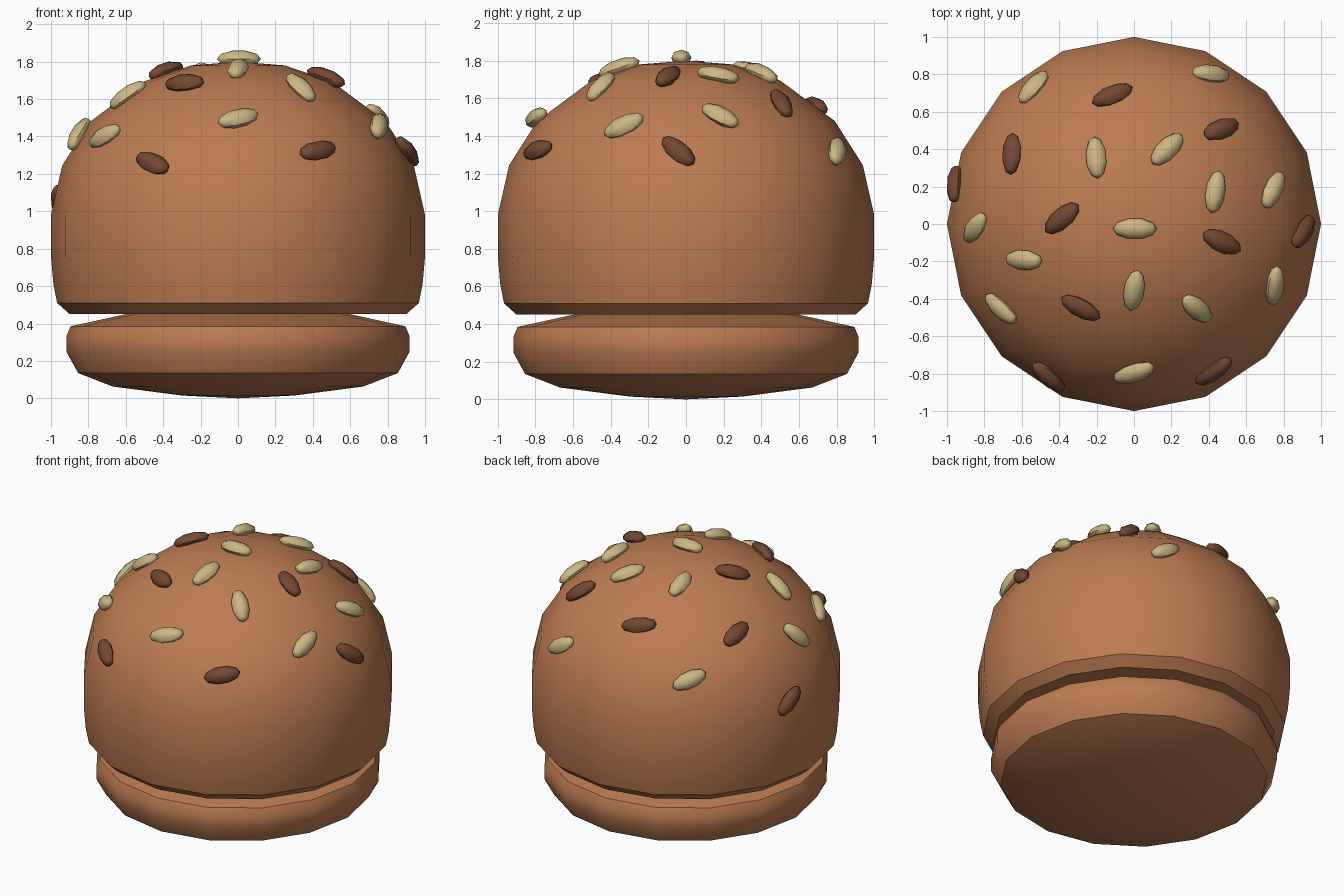
import bpy, bmesh
from math import sin, cos, tau, radians
from mathutils import Vector, Matrix
from mathutils.bvhtree import BVHTree

if "Cube" in bpy.data.objects:
    bpy.data.objects.remove(bpy.data.objects["Cube"])


def material(name, rgb):
    m = bpy.data.materials.new(name)
    m.diffuse_color = (*rgb, 1)
    m.use_nodes = True
    m.node_tree.nodes["Principled BSDF"].inputs["Base Color"].default_value = m.diffuse_color
    return m


BREAD = material("bread", (0.51, 0.20, 0.085))
CREAM = material("cream_seed", (0.60, 0.47, 0.23))
BROWN = material("brown_seed", (0.17, 0.065, 0.032))


def add_object(name, bm, mat, angle):
    bmesh.ops.recalc_face_normals(bm, faces=bm.faces)
    me = bpy.data.meshes.new(name)
    bm.to_mesh(me)
    bm.free()
    me.materials.append(mat)
    ob = bpy.data.objects.new(name, me)
    bpy.context.collection.objects.link(ob)
    bpy.ops.object.select_all(action='DESELECT')
    ob.select_set(True)
    bpy.context.view_layer.objects.active = ob
    bpy.ops.object.shade_smooth_by_angle(angle=radians(angle))
    return ob


def lathe(name, profile, mat, sides=16):
    """Spin (radius, height) points; first and last lie on the axis."""
    bm = bmesh.new()
    low = bm.verts.new((0, 0, profile[0][1]))
    high = bm.verts.new((0, 0, profile[-1][1]))
    rings = [[bm.verts.new((r * cos(tau * i / sides), r * sin(tau * i / sides), z))
              for i in range(sides)] for r, z in profile[1:-1]]
    for i in range(sides):
        j = (i + 1) % sides
        bm.faces.new((low, rings[0][j], rings[0][i]))
        bm.faces.new((high, rings[-1][i], rings[-1][j]))
        for a, b in zip(rings, rings[1:]):
            bm.faces.new((a[i], a[j], b[j], b[i]))
    return add_object(name, bm, mat, 36)


# Two bun halves
lathe("bottom_bun", [(0, 0), (0.30, 0.015), (0.67, 0.063), (0.855, 0.135), (0.918, 0.25),
                     (0.918, 0.33), (0.895, 0.385), (0.60, 0.45), (0, 0.46)], BREAD)
top_bun = lathe("top_bun", [(0, 0.45), (0.60, 0.45), (0.90, 0.45), (0.967, 0.51), (0.987, 0.61),
                            (1.0, 0.76), (1.0, 0.98), (0.94, 1.245), (0.79, 1.48),
                            (0.50, 1.695), (0.25, 1.78), (0, 1.80)], BREAD)

# Seeds: x, y, heading seen from above, material
SEEDS = [
    (-0.53, 0.72, 50, CREAM), (-0.115, 0.68, 22, BROWN), (0.405, 0.79, -5, CREAM),
    (0.46, 0.50, 22, BROWN), (0.175, 0.395, 45, CREAM), (-0.645, 0.37, 87, BROWN),
    (-0.20, 0.35, 95, CREAM), (-0.94, 0.21, 86, BROWN), (0.43, 0.17, 80, CREAM),
    (0.735, 0.18, 65, CREAM), (-0.835, -0.02, 55, CREAM), (-0.38, 0.03, 40, BROWN),
    (0.005, -0.025, 0, CREAM), (0.465, -0.095, -25, BROWN), (0.89, -0.04, 60, BROWN),
    (-0.58, -0.19, -3, CREAM), (-0.70, -0.445, -43, CREAM), (-0.28, -0.44, -28, BROWN),
    (0.0, -0.35, 80, CREAM), (0.33, -0.445, -42, CREAM), (0.74, -0.325, 84, CREAM),
    (-0.45, -0.805, -42, BROWN), (0.0, -0.785, 18, CREAM), (0.42, -0.775, 35, BROWN),
]

bm = bmesh.new()
bm.from_mesh(top_bun.data)
surface = BVHTree.FromBMesh(bm)
bm.free()

for k, (x, y, heading, mat) in enumerate(SEEDS):
    # Drop onto the dome and tilt to its slope
    spot, face_n, _, _ = surface.ray_cast(Vector((x, y, 5)), Vector((0, 0, -1)))
    flat = Vector((x, y, 0)).normalized()
    n = flat * (1 - face_n.z ** 2) ** 0.5 + Vector((0, 0, face_n.z))
    if Vector((x, y)).length < 0.1:
        n = Vector((0, 0, 1))
    d = Vector((cos(radians(heading)), sin(radians(heading)), 0))
    d.z = -(n.x * d.x + n.y * d.y) / n.z
    d.normalize()
    frame = Matrix((d, n.cross(d), n)).transposed().to_4x4()
    bm = bmesh.new()
    bmesh.ops.create_uvsphere(bm, u_segments=8, v_segments=5, radius=1,
                              matrix=Matrix.Rotation(radians(90), 4, 'Y'))
    bmesh.ops.transform(bm, verts=bm.verts,
                        matrix=frame @ Matrix.Diagonal((0.118, 0.056, 0.046, 1)))
    seed = add_object(f"seed_{k + 1:02d}", bm, mat, 50)
    seed.location = spot + n * 0.017
